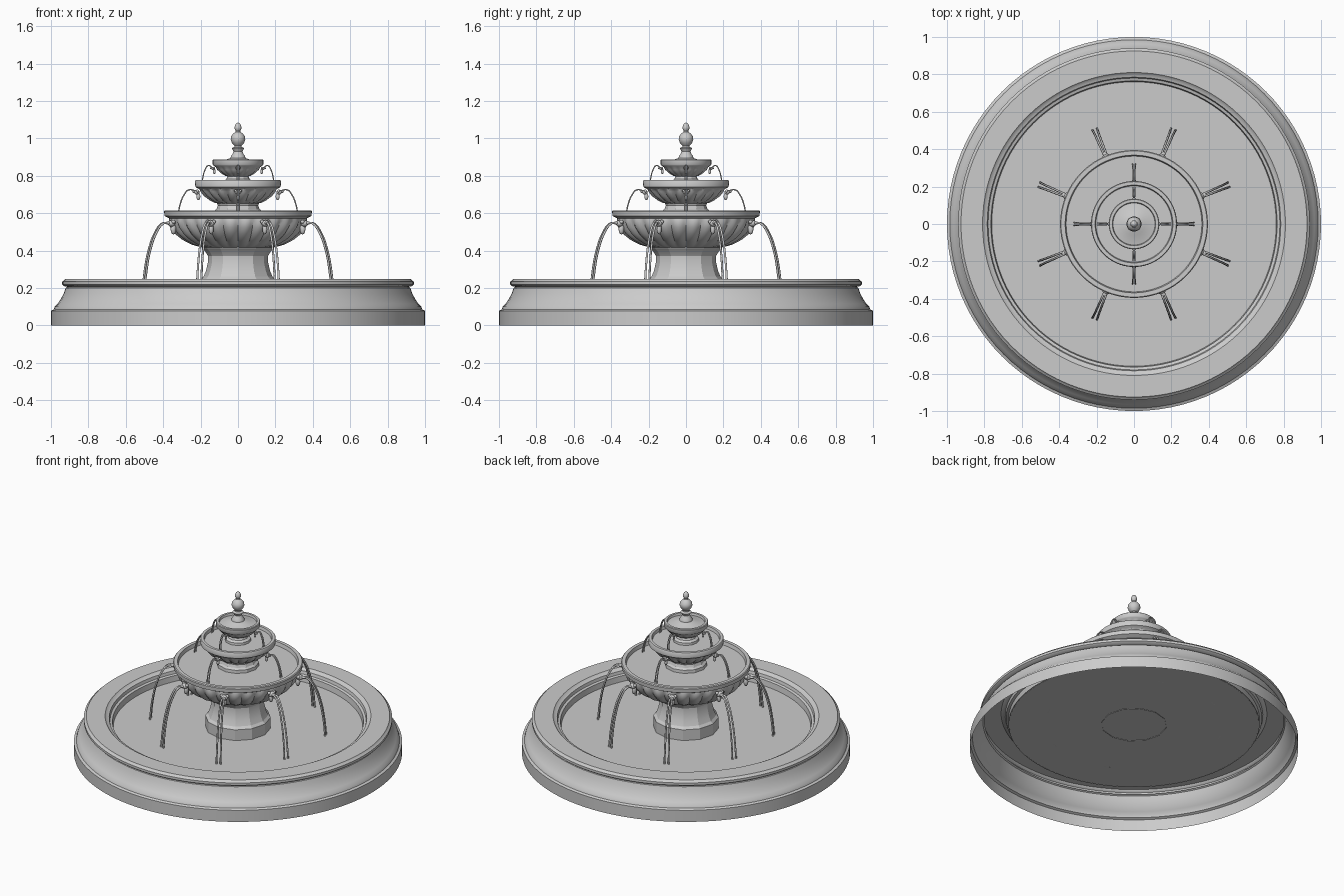
import bpy, bmesh, math
from mathutils import Vector, Matrix

if "Cube" in bpy.data.objects:
    bpy.data.objects.remove(bpy.data.objects["Cube"])

TAU = 2 * math.pi


def finish(name, bm, angle=35):
    me = bpy.data.meshes.new(name)
    bm.to_mesh(me)
    bm.free()
    ob = bpy.data.objects.new(name, me)
    bpy.context.collection.objects.link(ob)
    bpy.ops.object.select_all(action='DESELECT')
    ob.select_set(True)
    bpy.context.view_layer.objects.active = ob
    if angle:
        bpy.ops.object.shade_smooth_by_angle(angle=math.radians(angle))
    return ob


def lathe(name, profile, segs=96, flutes=0, angle=35):
    """Revolve (r, z[, flute depth]) points, listed from the outside bottom up and inwards."""
    bm = bmesh.new()
    rings = []
    for p in profile:
        r, z = p[:2]
        depth = p[2] if len(p) > 2 else 0
        ring = []
        for i in range(segs):
            a = TAU * i / segs
            rr = r - depth * (1 - abs(math.sin(a * flutes / 2))) if flutes else r
            ring.append(bm.verts.new((rr * math.cos(a), rr * math.sin(a), z)))
        rings.append(ring)
    for lo, hi in zip(rings, rings[1:]):
        for i in range(segs):
            j = (i + 1) % segs
            bm.faces.new((lo[i], lo[j], hi[j], hi[i]))
    bmesh.ops.remove_doubles(bm, verts=bm.verts, dist=1e-5)
    return finish(name, bm, angle)


def around(count, offset):
    return [Matrix.Rotation(TAU * i / count + offset, 4, 'Z') for i in range(count)]


def streams(name, path, count, offset, gap, radius):
    """Twin strands of falling water, repeated around the axis; path is (r, z)."""
    cu = bpy.data.curves.new(name, 'CURVE')
    cu.dimensions = '3D'
    cu.bevel_depth = radius
    cu.bevel_resolution = 1
    cu.resolution_u = 4
    cu.use_fill_caps = True
    for rot in around(count, offset):
        for side in (-1, 1):
            sp = cu.splines.new('BEZIER')
            sp.bezier_points.add(len(path) - 1)
            for k, (bp, (r, z)) in enumerate(zip(sp.bezier_points, path)):
                spread = gap * (0.5 + 0.5 * k / (len(path) - 1))
                bp.co = rot @ Vector((r, side * spread, z))
                bp.handle_left_type = bp.handle_right_type = 'AUTO'
    ob = bpy.data.objects.new(name, cu)
    bpy.context.collection.objects.link(ob)
    bpy.ops.object.select_all(action='DESELECT')
    ob.select_set(True)
    bpy.context.view_layer.objects.active = ob
    bpy.ops.object.convert(target='MESH')
    bpy.ops.object.shade_smooth()


def spouts(name, r, z, s, count, offset):
    """Carved spout: a rounded boss, a lip and a leaf tail running down the bowl."""
    bm = bmesh.new()
    blobs = [((r, 0, z), (1.0, 1.0, 0.8)),
             ((r + 0.9 * s, 0, z + 0.1 * s), (0.7, 0.6, 0.4)),
             ((r - 0.5 * s, 0, z - 1.4 * s), (0.7, 0.6, 1.3)),
             ((r - 0.2 * s, 0.8 * s, z + 0.4 * s), (0.5, 0.5, 0.5)),
             ((r - 0.2 * s, -0.8 * s, z + 0.4 * s), (0.5, 0.5, 0.5))]
    for rot in around(count, offset):
        for pos, size in blobs:
            m = rot @ Matrix.Translation(pos) @ Matrix.Diagonal((*[s * k for k in size], 1))
            bmesh.ops.create_icosphere(bm, subdivisions=2, radius=1, matrix=m)
    finish(name, bm, 60)


# Ground basin: open underneath, stepped inner edge
lathe("basin", [(1.0, 0), (1.0, .078), (.985, .085), (.98, .1), (.965, .115), (.948, .14),
                (.932, .17), (.922, .2), (.912, .206), (.93, .21), (.94, .218), (.94, .234),
                (.93, .24), (.925, .248), (.81, .248), (.80, .238), (.785, .234), (.78, .215),
                (.765, .21), (.76, .172)])
lathe("basin_water", [(.765, .173), (0, .173)])

# Faceted main pedestal
lathe("main_pedestal", [(.2, .17), (.2, .245), (.185, .26), (.172, .29), (.16, .34), (.16, .37),
                        (.175, .395), (.19, .41), (.2, .43)], segs=12, angle=15)

# Large fluted bowl with rim and water
lathe("large_bowl", [(.15, .415), (.2, .418, .005), (.25, .432, .014), (.3, .458, .018),
                     (.34, .49, .02), (.365, .525, .018), (.372, .555, .01), (.368, .572),
                     (.38, .578), (.393, .585), (.395, .61), (.39, .615), (.368, .615),
                     (.362, .59)], segs=168, flutes=28, angle=40)
lathe("large_bowl_water", [(.364, .592), (0, .592)])

# Middle tier
lathe("middle_pedestal", [(.13, .59), (.128, .612), (.115, .622), (.108, .64), (.115, .66),
                          (.12, .675)], segs=12, angle=15)
lathe("middle_bowl", [(.09, .648), (.125, .655, .008), (.155, .67, .014), (.185, .692, .016),
                      (.203, .715, .012), (.207, .728), (.218, .734), (.228, .74), (.23, .77),
                      (.226, .776), (.208, .776), (.203, .756)], segs=120, flutes=20, angle=40)
lathe("middle_bowl_water", [(.205, .757), (0, .757)])

# Upper tier
lathe("upper_pedestal", [(.08, .755), (.078, .772), (.062, .782), (.057, .795), (.066, .815)],
      segs=12, angle=15)
lathe("upper_bowl", [(.04, .792), (.07, .8, .005), (.095, .815, .008), (.113, .832, .007),
                     (.119, .846), (.13, .853), (.135, .86), (.135, .884), (.131, .888),
                     (.116, .888), (.112, .874)], segs=96, flutes=16, angle=40)

# Domed centre and finial
lathe("finial", [(.114, .874), (.09, .878), (.06, .888), (.04, .894), (.038, .905), (.03, .915),
                 (.024, .93), (.03, .942), (.034, .948), (.02, .954), (.02, .962), (.032, .975),
                 (.039, .993), (.037, 1.01), (.025, 1.026), (.013, 1.034), (.012, 1.04),
                 (.018, 1.05), (.019, 1.06), (.013, 1.076), (0, 1.086)], segs=32)

# Carved spouts and falling water for each tier
E = TAU / 16
spouts("large_bowl_spouts", .385, .545, .022, 8, E)
spouts("middle_bowl_spouts", .22, .712, .016, 4, 0)
spouts("upper_bowl_spouts", .132, .838, .011, 4, 0)
streams("large_bowl_streams", [(.40, .548), (.435, .545), (.475, .497), (.51, .41), (.535, .29),
                               (.547, .173)], 8, E, .013, .006)
streams("middle_bowl_streams", [(.23, .72), (.262, .725), (.29, .695), (.31, .645), (.32, .592)],
        4, 0, .007, .004)
streams("upper_bowl_streams", [(.14, .845), (.158, .855), (.177, .83), (.188, .79), (.192, .757)],
        4, 0, .006, .0035)
